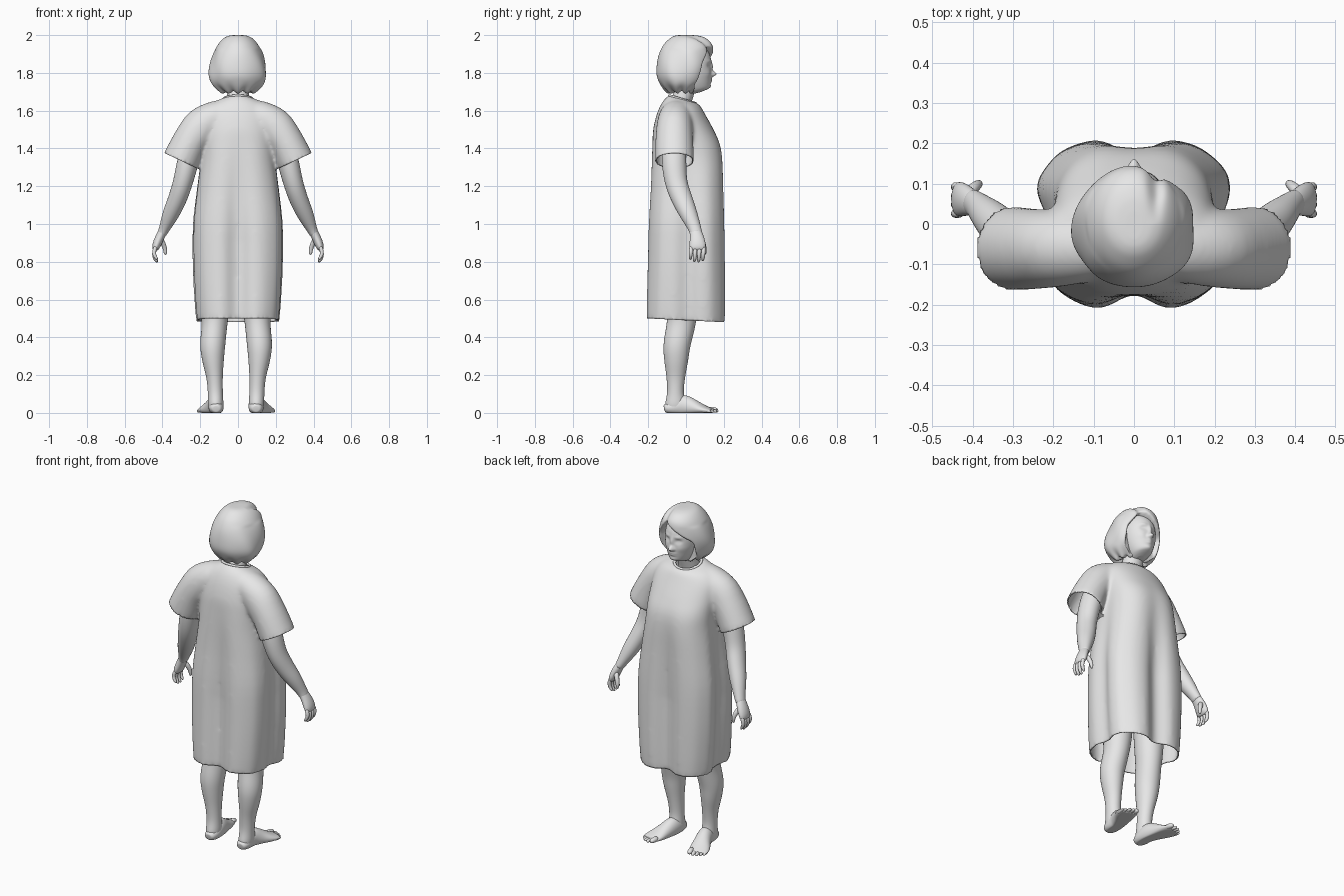
import bpy, bmesh, math
from mathutils import Vector

grey = bpy.data.materials.new("plain_grey")
grey.diffuse_color = (0.8, 0.8, 0.8, 1)


def bridge(bm, rings, caps=True):
    """Bridge equal-length rings of points."""
    vs = [[bm.verts.new(p) for p in r] for r in rings]
    n = len(vs[0])
    faces = []
    for a, b in zip(vs, vs[1:]):
        for i in range(n):
            j = (i + 1) % n
            faces.append(bm.faces.new((a[i], a[j], b[j], b[i])))
    if caps:
        faces += [bm.faces.new(vs[0]), bm.faces.new(vs[-1])]
    bmesh.ops.recalc_face_normals(bm, faces=faces)


def finish(name, bm, sub=1):
    """Turn a bmesh into a smooth-shaded object."""
    for f in bm.faces:
        f.smooth = True
    me = bpy.data.meshes.new(name)
    bm.to_mesh(me)
    bm.free()
    ob = bpy.data.objects.new(name, me)
    bpy.context.collection.objects.link(ob)
    me.materials.append(grey)
    if sub:
        m = ob.modifiers.new("Smooth", 'SUBSURF')
        m.levels = m.render_levels = sub
    return ob


def skin(name, rings, caps=True):
    bm = bmesh.new()
    bridge(bm, rings, caps)
    return finish(name, bm)


def spline(rows, n):
    """Catmull-Rom resampling of a table of rows."""
    out, last = [], len(rows) - 1
    for k in range(n):
        t = k * last / (n - 1)
        i = min(int(t), last - 1)
        t -= i
        p = (rows[min(max(i + d, 0), last)] for d in (-1, 0, 1, 2))
        out.append([0.5 * (2 * b + (c - a) * t + (2 * a - 5 * b + 4 * c - d) * t * t
                           + (3 * b - a - 3 * c + d) * t ** 3) for a, b, c, d in zip(*p)])
    return out


def stack(rows, n, seg, warp):
    """Level rings from rows of height, half width, back y, front y, squareness, tilt."""
    rings = []
    for z, hw, yb, yf, e, tilt in spline(rows, n):
        ring = []
        for k in range(seg):
            a = 2 * math.pi * k / seg
            c, s = math.cos(a), math.sin(a)
            u = math.copysign(abs(c) ** (2 / e), c)
            v = math.copysign(abs(s) ** (2 / e), s)
            ring.append(warp(hw * u, (yb + yf) / 2 + v * (yf - yb) / 2, z + tilt * v, a))
        rings.append(ring)
    return rings


def path(pts, side=1, shift=0.0, hint=(0, 1, 0), seg=16, floor=False):
    """Rings across a path; each point is x, y, z, radius across, radius along hint."""
    P = [Vector((side * p[0] + shift, p[1], p[2])) for p in pts]
    rings = []
    for i, p in enumerate(pts):
        t = (P[min(i + 1, len(P) - 1)] - P[max(i - 1, 0)]).normalized()
        v = Vector(hint)
        v = (v - t * v.dot(t)).normalized()
        u = t.cross(v)
        ring = []
        for k in range(seg):
            a = 2 * math.pi * k / seg
            q = P[i] + u * p[3] * math.cos(a) + v * p[4] * math.sin(a)
            if floor:
                q.z = max(q.z, 0)
            ring.append(q)
        rings.append(ring)
    return rings


def bell(d, w):
    return math.exp(-(d / w) ** 2)


# Gown: body and sleeves fused into one cloth, folds deepen toward the hem
def gown_folds(x, y, z, a):
    f = min(max((1.5 - z) / 0.6, 0), 1)
    y2 = y * (1 - 0.20 * f * bell(x, 0.06))
    x2 = x * (1 - 0.14 * f * bell(y - 0.01, 0.05) - 0.04 * f * (y < 0) * min(-y / 0.05, 1))
    return x2 * (1 + 0.008 * f * math.cos(11 * a + 0.6)), y2, z


bm = bmesh.new()
bridge(bm, stack([
    (1.662, .076, -.088, .050, 2, -.020), (1.655, .100, -.102, .062, 2, -.018),
    (1.630, .160, -.130, .078, 2, -.008), (1.580, .200, -.155, .102, 2.1, 0),
    (1.500, .205, -.174, .146, 2.3, 0), (1.420, .202, -.182, .184, 2.5, 0),
    (1.330, .205, -.188, .200, 2.6, 0), (1.180, .226, -.195, .206, 2.7, 0),
    (1.000, .248, -.205, .211, 2.8, 0), (0.800, .250, -.211, .215, 2.8, 0),
    (0.600, .240, -.217, .217, 2.8, -.004), (0.490, .230, -.219, .216, 2.8, -.010)],
    40, 120, gown_folds))
CUFF, CUFF_DIR = Vector((.302, -.060, 1.335)), Vector((.42, 0, -.9)).normalized()
for side in (1, -1):
    bridge(bm, path(spline([
        (.06, -.045, 1.590, .070, .078), (.12, -.053, 1.566, .087, .090),
        (.19, -.060, 1.515, .102, .096), (.25, -.062, 1.440, .095, .100),
        (.302, -.060, 1.335, .099, .104)], 14), side, seg=48))
gown = finish("gown", bm, sub=0)
m = gown.modifiers.new("Fuse", 'REMESH')
m.mode, m.voxel_size = 'VOXEL', 0.009
fused = bpy.data.meshes.new_from_object(gown.evaluated_get(bpy.context.evaluated_depsgraph_get()))
gown.modifiers.clear()
bm = bmesh.new()
bm.from_mesh(fused)


def on_cap(f):
    """Faces closing the hem, the cuffs and the neck hole."""
    c, n = f.calc_center_median(), f.normal.copy()
    if c.z < 0.52:
        return n.z < -0.6
    if c.z > 1.63 and math.hypot(c.x, c.y + .019) < .066:
        return True
    c.x, n.x = abs(c.x), (n.x if c.x > 0 else -n.x)
    return c.x > .2 and abs((c - CUFF).dot(CUFF_DIR)) < .02 and n.dot(CUFF_DIR) > .6


bm.normal_update()
bmesh.ops.delete(bm, geom=[f for f in bm.faces if on_cap(f)], context='FACES')
# Straighten the cut edges, then relax the cloth between them
for v in bm.verts:
    if v.is_boundary:
        if v.co.z < 0.6:
            v.co.z = 0.490 - 0.05 * v.co.y
        elif v.co.z < 1.5:
            d = Vector((math.copysign(CUFF_DIR.x, v.co.x), 0, CUFF_DIR.z))
            p = Vector((math.copysign(CUFF.x, v.co.x), CUFF.y, CUFF.z))
            v.co -= d * (v.co - p).dot(d)
for _ in range(9):
    bmesh.ops.smooth_vert(bm, verts=[v for v in bm.verts if not v.is_boundary], factor=0.5,
                          use_axis_x=True, use_axis_y=True, use_axis_z=True)
for f in bm.faces:
    f.smooth = True
bm.to_mesh(gown.data)
bm.free()
m = gown.modifiers.new("Thickness", 'SOLIDIFY')
m.thickness, m.offset = 0.006, -1

# Neckline band
skin("neck_band", path([(.077 * math.cos(a), -.019 + .069 * math.sin(a), 1.660 - .02 * math.sin(a), .008, .007)
                        for a in [2 * math.pi * k / 32 for k in range(33)]], hint=(0, 0, 1), seg=8), caps=False)

# Neck
skin("neck", path([(0, -.045, 1.56, .075, .06), (0, -.03, 1.64, .062, .055),
                   (0, -.008, 1.70, .058, .054), (0, .01, 1.76, .06, .055)]))

# Head: soft bumps and hollows form the face
FACE = [(.036, 1.838, .016, .011, -.010), (.036, 1.836, .010, .006, .005),
        (.035, 1.862, .022, .008, .004), (0, 1.835, .010, .026, .010),
        (0, 1.795, .012, .014, .028), (.012, 1.790, .008, .008, .008),
        (0, 1.766, .020, .006, .006), (0, 1.754, .017, .005, .006),
        (0, 1.727, .022, .012, .005), (.05, 1.795, .022, .022, .004)]


def face_form(x, y, z, a):
    if y > 0.02:
        y += sum(d * bell(abs(x) - fx, wx) * bell(z - fz, wz) for fx, fz, wx, wz, d in FACE)
    return x, y, z


skin("head", stack([
    (1.690, .020, .020, .070, 2, .006), (1.698, .038, -.005, .105, 2, .012),
    (1.712, .054, -.030, .123, 2, .010), (1.740, .070, -.060, .130, 2, .004),
    (1.775, .083, -.080, .134, 2, 0), (1.810, .091, -.095, .134, 2.1, 0),
    (1.850, .094, -.100, .133, 2.1, 0), (1.890, .090, -.100, .128, 2, 0),
    (1.930, .075, -.085, .105, 2, 0), (1.965, .040, -.050, .060, 2, 0)], 56, 96, face_form))


# Hair: bob with a side parting, opened around the face
def hair_form(x, y, z, a):
    if z < 1.76:
        z += 0.007 * math.cos(10 * a) * (1.76 - z) / 0.06
    line = 1.945 - (0.65 * (0.05 - x) if x < 0.05 else 1.5 * (x - 0.05))
    if y > 0.05:
        opening = min(max((line - z) / 0.02, 0), 1) * min(max((0.114 - abs(x)) / 0.016, 0), 1)
        y += (0.045 - y) * opening
    groove = bell(x - 0.055, 0.018) * min(max(y / 0.08, 0), 1)
    wave = 0.003 * math.sin(5 * a + 20 * z) * (z < 1.93)
    return x * (1 + wave / .1), y - 0.014 * groove, z - 0.010 * groove * (z > 1.9)


skin("hair", stack([
    (2.000, .020, -.035, .030, 2, 0), (1.996, .050, -.060, .070, 2, 0),
    (1.982, .078, -.086, .108, 2, 0), (1.950, .106, -.118, .138, 2, 0),
    (1.900, .132, -.143, .146, 2, 0), (1.840, .148, -.155, .138, 2.1, 0),
    (1.785, .151, -.155, .118, 2.1, 0), (1.740, .136, -.136, .092, 2.1, 0),
    (1.705, .100, -.108, .060, 2, 0), (1.698, .080, -.086, .040, 2, 0),
    (1.715, .050, -.050, .020, 2, 0)], 48, 72, hair_form))

for side, tag in ((1, "right"), (-1, "left")):
    # Arm
    skin(tag + "_arm", path(spline([
        (.215, -.062, 1.48, .058, .062), (.262, -.064, 1.34, .058, .066),
        (.292, -.052, 1.22, .053, .060), (.322, -.020, 1.13, .050, .056),
        (.357, .015, 1.05, .044, .047), (.388, .045, .98, .030, .035),
        (.404, .055, .945, .024, .033)], 16), side, seg=20))
    # Hand
    skin(tag + "_palm", path([
        (.380, .038, .995, .022, .026), (.395, .049, .965, .024, .031), (.409, .056, .94, .024, .036),
        (.425, .061, .905, .025, .043), (.436, .062, .875, .021, .045), (.440, .062, .858, .012, .038)], side))
    for k in range(4):
        y, drop = .027 + .022 * k, (.012, 0, -.002, .006)[k]
        skin(f"{tag}_finger_{k + 1}", path([
            (.434, y, .885, .012, .012), (.445, y, .855, .012, .012), (.444, y - .002, .825 + drop, .011, .011),
            (.432, y - .004, .806 + drop, .009, .009), (.426, y - .005, .799 + drop, .004, .004)], side, seg=8))
    skin(tag + "_thumb", path([
        (.412, .075, .925, .016, .016), (.395, .092, .895, .015, .015), (.386, .099, .868, .012, .012),
        (.384, .100, .845, .010, .010), (.385, .100, .836, .004, .004)], side, seg=8))
    # Leg, shifted slightly off centre
    skin(tag + "_leg", path(spline([
        (.108, -.015, .70, .085, .090), (.112, -.020, .54, .075, .082), (.115, -.028, .46, .068, .076),
        (.124, -.048, .36, .067, .072), (.122, -.052, .28, .058, .064), (.114, -.054, .19, .044, .050),
        (.110, -.056, .11, .040, .044), (.108, -.056, .05, .041, .054), (.108, -.058, .02, .036, .050)], 24),
        side, -.01, seg=24))
    # Foot
    skin(tag + "_foot", path(spline([
        (.106, -.116, .022, .018, .016), (.106, -.105, .024, .031, .026), (.106, -.070, .028, .040, .040),
        (.108, -.020, .040, .042, .058), (.124, .035, .028, .047, .046), (.143, .085, .018, .056, .028),
        (.156, .120, .013, .054, .016), (.162, .138, .010, .044, .011)], 18),
        side, -.01, hint=(0, 0, 1), seg=24, floor=True))
    # Toes, largest on the inner side
    for k in range(5):
        r = (.017, .012, .011, .010, .010)[k]
        x, y = (.124, .147, .166, .183, .197)[k], (.152, .154, .146, .132, .116)[k]
        skin(f"{tag}_toe_{k + 1}", path([
            (x - .008, y - .035, r, r, r), (x - .002, y - .008, r, r, r),
            (x + .002, y + .010, r * .85, r * .9, r * .8), (x + .004, y + .018, r * .7, r * .4, r * .4)],
            side, -.01, hint=(0, 0, 1), seg=8, floor=True))
